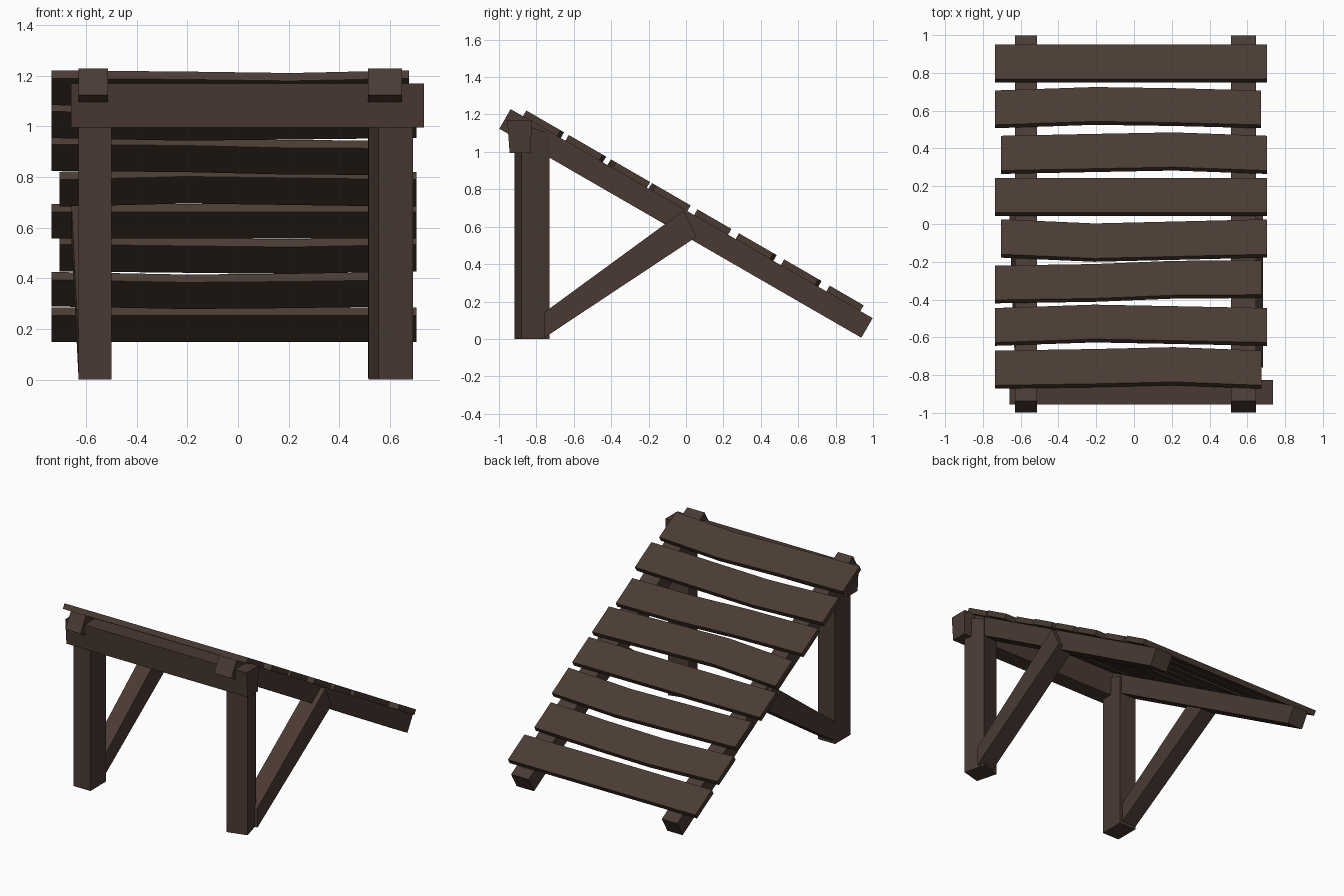
import bpy, bmesh, math
from mathutils import Matrix, Vector

if "Cube" in bpy.data.objects:
    bpy.data.objects.remove(bpy.data.objects["Cube"])


def make_mat(name, col):
    m = bpy.data.materials.new(name)
    m.diffuse_color = (*col, 1)
    m.use_nodes = True
    m.node_tree.nodes["Principled BSDF"].inputs["Base Color"].default_value = m.diffuse_color
    return m


SLAT = make_mat("slat brown", (0.068, 0.044, 0.032))
FRAME = make_mat("frame brown", (0.068, 0.042, 0.033))


def loft(name, sections, mat, matrix=Matrix()):
    """Skin a chain of equal-sided sections and cap both ends."""
    bm = bmesh.new()
    rings = [[bm.verts.new(matrix @ Vector(p)) for p in s] for s in sections]
    n = len(rings[0])
    for a, b in zip(rings, rings[1:]):
        for i in range(n):
            j = (i + 1) % n
            bm.faces.new((a[i], a[j], b[j], b[i]))
    bm.faces.new(rings[0])
    bm.faces.new(rings[-1])
    bmesh.ops.recalc_face_normals(bm, faces=bm.faces)
    me = bpy.data.meshes.new(name)
    bm.to_mesh(me)
    bm.free()
    me.materials.append(mat)
    ob = bpy.data.objects.new(name, me)
    bpy.context.collection.objects.link(ob)
    return ob


def rect(x, y0, y1, z0, z1):
    return [(x, y0, z0), (x, y1, z0), (x, y1, z1), (x, y0, z1)]


# Sloping frame: local y runs down the slope, local z is its normal
C30 = math.cos(math.radians(30))
SLOPE = Matrix.Translation((0, 0, 0.6175)) @ Matrix.Rotation(math.radians(-30), 4, 'X')

# Side rails
for name, x0, x1 in (("rail_left", -0.63, -0.513), ("rail_right", 0.513, 0.647)):
    loft(name, [rect(x, -1.1175, 1.1175, -0.0605, 0.0605) for x in (x0, x1)], FRAME, SLOPE)

# Slats: x ends, y range, and y shift at left end, two inner cuts, right end
slats = [
    (-0.737, 0.705, 0.75, 0.95, (0, 0, 0, 0)),
    (-0.737, 0.672, 0.507, 0.707, (0, 0.018, 0.012, 0)),
    (-0.705, 0.705, 0.265, 0.467, (0, 0.010, 0.018, 0)),
    (-0.737, 0.705, 0.043, 0.243, (0, 0, 0, 0)),
    (-0.705, 0.705, -0.178, 0.025, (0, -0.022, -0.012, 0)),
    (-0.737, 0.675, -0.42, -0.22, (0, 0.008, 0.025, 0.028)),
    (-0.737, 0.705, -0.645, -0.445, (0, 0.018, 0.010, 0)),
    (-0.737, 0.675, -0.872, -0.67, (0, 0.008, 0.018, 0)),
]
for k, (x0, x1, ya, yb, bend) in enumerate(slats):
    secs = []
    for x, d in zip((x0, -0.21, 0.21, x1), bend):
        secs.append(rect(x, (ya + d - 0.03) / C30, (yb + d - 0.048) / C30, 0.06, 0.096))
    loft(f"slat_{k + 1}", secs, SLAT, SLOPE)

# Posts with tops cut to the slope; the right one is twisted
for name, cx, cy, w, d, ang in (("post_left", -0.565, -0.823, 0.13, 0.17, 0),
                                ("post_right", 0.603, -0.824, 0.14, 0.155, 15)):
    h, e = w / 2, d / 2
    m = Matrix.Translation((cx, cy, 0)) @ Matrix.Rotation(math.radians(ang), 4, 'Z')
    foot = [(-h, -e, 0), (h, -e, 0), (h, e, 0), (-h, e, 0)]
    top = [(x, y, 1.125 - 0.33 * y) for x, y, z in foot]
    loft(name, [foot, top], FRAME, m)

# Cross beam, slightly narrower at the bottom
loft("cross_beam", [[(x, -0.943, 0.995), (x, -0.83, 0.995), (x, -0.825, 1.17), (x, -0.956, 1.17)]
                    for x in (-0.66, 0.735)], FRAME)

# Diagonal braces from post foot to rail
for name, lo, hi in (("brace_left", (-0.63, -0.52), (-0.658, -0.545)),
                     ("brace_right", (0.56, 0.682), (0.56, 0.682))):
    foot = [(lo[0], -0.76, 0.0), (lo[1], -0.76, 0.0), (lo[1], -0.76, 0.14), (lo[0], -0.76, 0.14)]
    foot = [(x, y, max(z, 0.005)) for x, y, z in foot]
    top = [(hi[0], 0.055, 0.545), (hi[1], 0.055, 0.545), (hi[1], -0.012, 0.687), (hi[0], -0.012, 0.687)]
    loft(name, [foot, top], FRAME)
